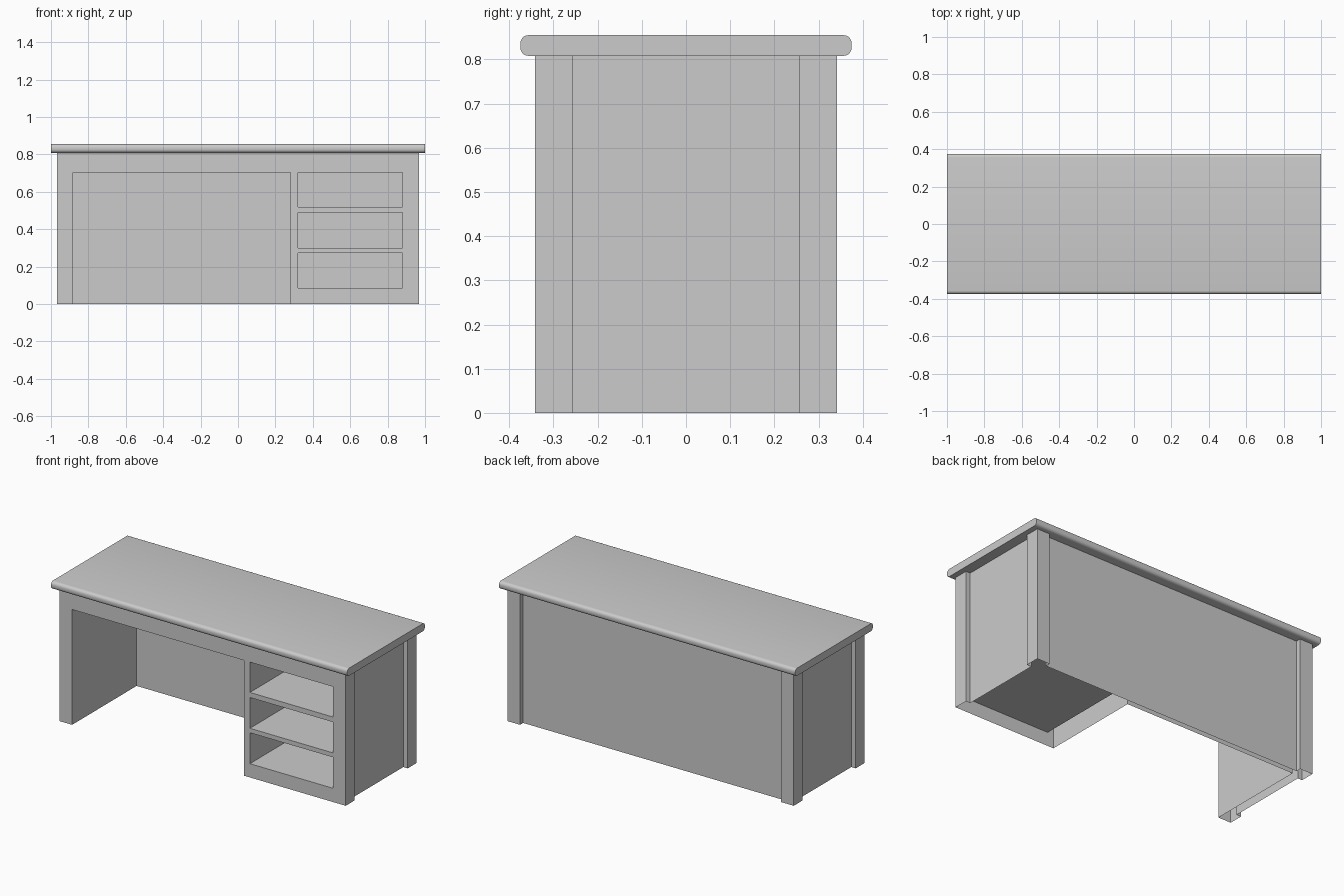
import bpy, bmesh, math

if "Cube" in bpy.data.objects:
    bpy.data.objects.remove(bpy.data.objects["Cube"])


def mesh_object(name, bm):
    bmesh.ops.recalc_face_normals(bm, faces=bm.faces)
    me = bpy.data.meshes.new(name)
    bm.to_mesh(me)
    bm.free()
    ob = bpy.data.objects.new(name, me)
    bpy.context.collection.objects.link(ob)
    return ob


def prism(name, points, offset):
    """Extrude a closed 3D outline along an offset vector."""
    bm = bmesh.new()
    face = bm.faces.new([bm.verts.new(p) for p in points])
    ext = bmesh.ops.extrude_face_region(bm, geom=[face], use_keep_orig=True)
    moved = [v for v in ext["geom"] if isinstance(v, bmesh.types.BMVert)]
    bmesh.ops.translate(bm, verts=moved, vec=offset)
    return mesh_object(name, bm)


def add_box(bm, x0, x1, y0, y1, z0, z1):
    verts = bmesh.ops.create_cube(bm, size=1)["verts"]
    for v in verts:
        v.co = (x1 if v.co.x > 0 else x0,
                y1 if v.co.y > 0 else y0,
                z1 if v.co.z > 0 else z0)


# Main dimensions
OX, OY = 0.967, 0.342        # outer faces of the corner posts
POST, INSET = 0.086, 0.03    # post width, panel recess
TOP_Z0, TOP_Z1 = 0.808, 0.855
BACK_IN = 0.28               # inner face of the back panel

# Desk body: plan outline with recessed side and back panels
px, py = OX - INSET, OY - INSET
ix, iy = OX - POST, OY - POST
half = [(OX, -OY), (OX, -iy), (px, -iy), (px, iy), (OX, iy),
        (OX, OY), (ix, OY), (ix, py)]
outline = half + [(-x, y) for x, y in reversed(half)]
body = prism("desk_body", [(x, y, 0) for x, y in outline], (0, 0, TOP_Z0))

# Kneehole and three drawer openings
bm = bmesh.new()
add_box(bm, -ix, 0.28, -0.5, BACK_IN, -0.1, 0.704)
for z0, z1 in ((0.084, 0.273), (0.30, 0.488), (0.519, 0.704)):
    add_box(bm, 0.32, 0.88, -0.5, BACK_IN, z0, z1)
cutter = mesh_object("opening_cutter", bm)
cutter.hide_render = True

mod = body.modifiers.new("openings", "BOOLEAN")
mod.object = cutter
mod.operation = "DIFFERENCE"
mod.solver = "EXACT"
bpy.context.view_layer.objects.active = body
bpy.ops.object.modifier_apply(modifier=mod.name)
bpy.data.objects.remove(cutter)

# The hollow body is open underneath and under the tabletop
bm = bmesh.new()
bm.from_mesh(body.data)
ends = [f for f in bm.faces
        if all(v.co.z < 0.001 for v in f.verts)
        or all(v.co.z > TOP_Z0 - 0.001 for v in f.verts)]
bmesh.ops.delete(bm, geom=ends, context="FACES")
bm.to_mesh(body.data)
bm.free()

# Tabletop: rounded profile run along the length
R, SEG, TY = 0.019, 5, 0.375
profile = []
for q, (sy, z) in enumerate(((1, TOP_Z1 - R), (-1, TOP_Z1 - R),
                             (-1, TOP_Z0 + R), (1, TOP_Z0 + R))):
    for i in range(SEG + 1):
        a = math.pi / 2 * (q + i / SEG)
        profile.append((-1, sy * (TY - R) + R * math.cos(a), z + R * math.sin(a)))
top = prism("tabletop", profile, (2, 0, 0))
bpy.ops.object.select_all(action="DESELECT")
top.select_set(True)
bpy.context.view_layer.objects.active = top
bpy.ops.object.shade_smooth_by_angle(angle=math.radians(30))
